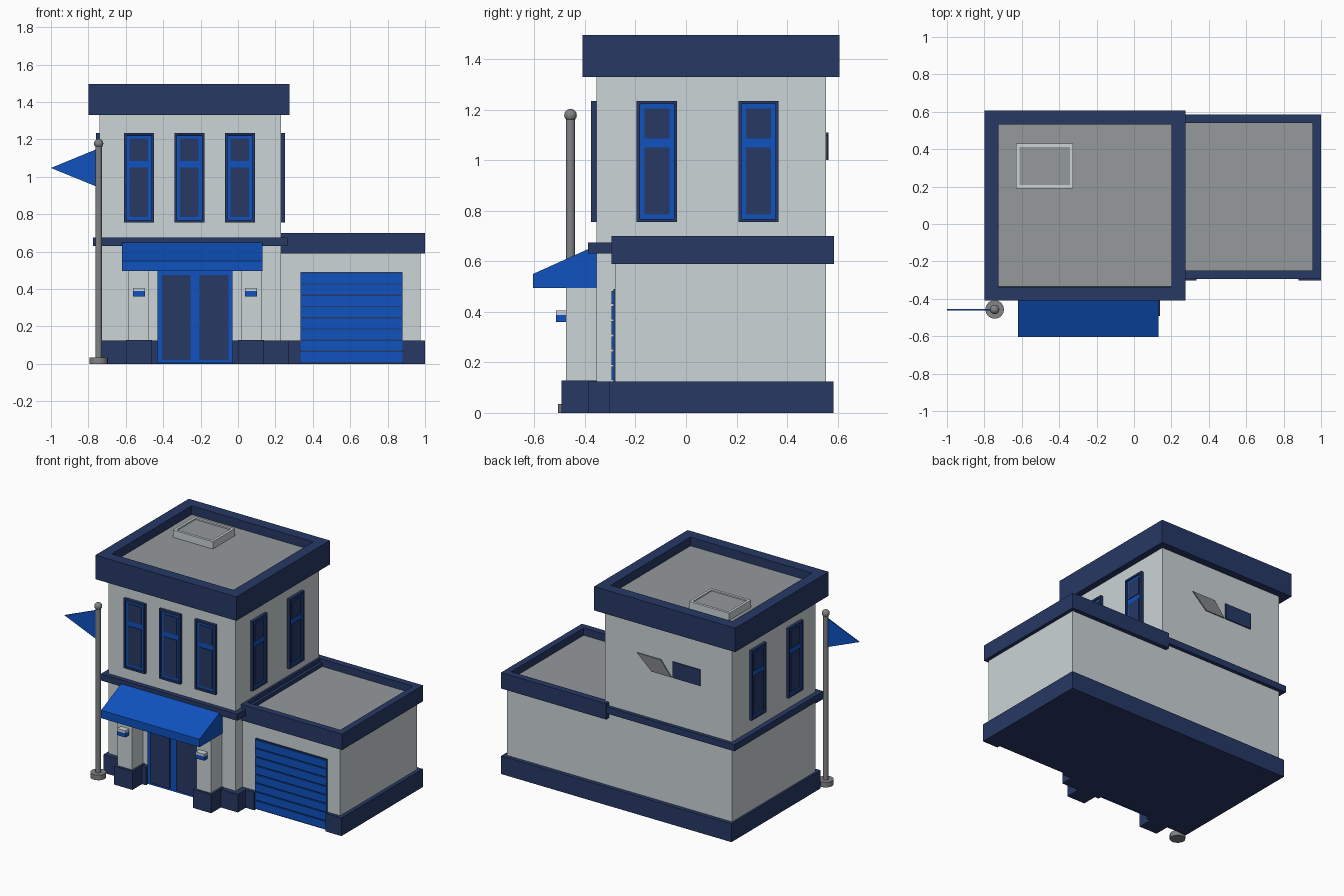
import bpy, bmesh
from math import radians
from mathutils import Matrix, Vector

if "Cube" in bpy.data.objects:
    bpy.data.objects.remove(bpy.data.objects["Cube"])


def material(name, rgb):
    m = bpy.data.materials.new(name)
    m.use_nodes = True
    m.diffuse_color = (*rgb, 1)
    m.node_tree.nodes["Principled BSDF"].inputs["Base Color"].default_value = (*rgb, 1)
    return m


WALL = material("pale wall", (0.60, 0.66, 0.68))
NAVY = material("navy trim", (0.02, 0.04, 0.13))
BLUE = material("bright blue", (0.005, 0.085, 0.52))
ROOF = material("roof grey", (0.30, 0.32, 0.33))
METAL = material("metal grey", (0.22, 0.23, 0.24))


def finish(name, bm, mats, matrix=None):
    if matrix is not None:
        bm.transform(matrix)
    bmesh.ops.recalc_face_normals(bm, faces=bm.faces)
    mesh = bpy.data.meshes.new(name)
    bm.to_mesh(mesh)
    bm.free()
    for m in mats:
        mesh.materials.append(m)
    ob = bpy.data.objects.new(name, mesh)
    bpy.context.collection.objects.link(ob)
    return ob


def box_mesh(x, y, z):
    bm = bmesh.new()
    size = [b - a for a, b in (x, y, z)]
    mid = [(a + b) / 2 for a, b in (x, y, z)]
    bmesh.ops.create_cube(bm, size=1, matrix=Matrix.Translation(mid) @ Matrix.Diagonal((*size, 1)))
    return bm


def box(name, x, y, z, mat, matrix=None):
    return finish(name, box_mesh(x, y, z), [mat], matrix)


def recess(bm, direction, border, depth, index):
    """Inset the face pointing in a direction and sink it with straight sides."""
    face = max(bm.faces, key=lambda f: f.normal.dot(direction))
    bmesh.ops.inset_region(bm, faces=[face], thickness=border)
    bmesh.ops.inset_region(bm, faces=[face], thickness=0.0005)
    for v in face.verts:
        v.co -= direction * depth
    face.material_index = index


def tray(name, x, y, z, border, depth, mats):
    bm = box_mesh(x, y, z)
    bm.normal_update()
    recess(bm, Vector((0, 0, 1)), border, depth, 1)
    return finish(name, bm, mats)


def prism(name, points, axis_vec, mat):
    bm = bmesh.new()
    face = bm.faces.new([bm.verts.new(p) for p in points])
    out = bmesh.ops.extrude_face_region(bm, geom=[face])
    for v in out["geom"]:
        if isinstance(v, bmesh.types.BMVert):
            v.co += Vector(axis_vec)
    return finish(name, bm, [mat])


# Tower and garage shells
box("tower_walls", (-0.74, 0.23), (-0.355, 0.555), (0.1, 1.35), WALL)
box("garage_walls", (0.2, 0.975), (-0.28, 0.555), (0.1, 0.61), WALL)
tray("tower_parapet", (-0.80, 0.275), (-0.41, 0.607), (1.33, 1.495), 0.105, 0.06, [NAVY, ROOF])
tray("garage_parapet", (0.2, 1.0), (-0.295, 0.585), (0.59, 0.70), 0.064, 0.05, [NAVY, ROOF])
box("tower_ledge", (-0.775, 0.265), (-0.387, 0.58), (0.63, 0.675), NAVY)
tray("roof_hatch", (-0.63, -0.325), (0.19, 0.43), (1.43, 1.485), 0.025, 0.008, [WALL, ROOF])

# Plinths, broken at the doorways
box("tower_plinth", (-0.755, 0.25), (-0.355, 0.583), (0.0, 0.125), NAVY)
box("garage_plinth", (0.2, 1.0), (-0.28, 0.583), (0.0, 0.125), NAVY)
for name, x, y in (("tower_plinth_left_end", (-0.755, -0.43), -0.387),
                   ("tower_plinth_right_end", (-0.03, 0.27), -0.387),
                   ("garage_plinth_inner", (0.25, 0.335), -0.302),
                   ("garage_plinth_outer", (0.88, 1.0), -0.302)):
    box(name, x, (y, -0.27), (0.0, 0.125), NAVY)

# Porch pillars with lamps
for side, cx in (("right", -0.53), ("left", 0.07)):
    box(side + "_pillar_base", (cx - 0.07, cx + 0.07), (-0.492, -0.35), (0.0, 0.128), NAVY)
    box(side + "_pillar", (cx - 0.055, cx + 0.055), (-0.475, -0.35), (0.128, 0.5), WALL)
    box(side + "_lamp", (cx - 0.032, cx + 0.032), (-0.515, -0.47), (0.36, 0.388), BLUE)
    box(side + "_lamp_cap", (cx - 0.032, cx + 0.032), (-0.515, -0.47), (0.388, 0.405), WALL)

# Sloped awning
prism("awning", [(-0.62, -0.35, 0.495), (-0.62, -0.605, 0.495),
                 (-0.62, -0.605, 0.55), (-0.62, -0.35, 0.665)], (0.75, 0, 0), BLUE)

# Entrance double door
box("entrance_frame", (-0.43, -0.03), (-0.372, -0.34), (0.005, 0.5), BLUE)
for side, x in (("right", (-0.405, -0.255)), ("left", (-0.205, -0.05))):
    box(side + "_door_pane", x, (-0.38, -0.371), (0.02, 0.475), NAVY)

# Garage shutter: slats in front of a dark backing
box("shutter_backing", (0.335, 0.88), (-0.286, -0.27), (0.005, 0.49), NAVY)
slats = 8
pitch = 0.48 / slats
for i in range(slats):
    z = 0.01 + i * pitch
    box(f"shutter_slat_{i + 1}", (0.335, 0.88), (-0.294, -0.28), (z, z + pitch - 0.007), BLUE)


# Windows: sunk blue sash in a navy frame with two dark panes
def window(name, matrix):
    front = Vector((0, -1, 0))
    bm = box_mesh((-0.08, 0.08), (-0.02, 0.01), (-0.24, 0.24))
    bm.normal_update()
    recess(bm, front, 0.018, 0.01, 1)
    finish(name + "_frame", bm, [NAVY, BLUE], matrix)
    for part, z in (("upper", (0.09, 0.21)), ("lower", (-0.21, 0.055))):
        box(f"{name}_{part}_pane", (-0.05, 0.05), (-0.015, -0.009), z, NAVY, matrix)


for i, x in enumerate((-0.53, -0.26, 0.01)):
    window(f"front_window_{i + 1}", Matrix.Translation((x, -0.355, 0.995)))
for side, x, angle in (("left", 0.23, 90), ("right", -0.74, -90)):
    for i, y in enumerate((-0.115, 0.287)):
        window(f"{side}_window_{i + 1}",
               Matrix.Translation((x, y, 0.995)) @ Matrix.Rotation(radians(angle), 4, "Z"))

# Wall plaque on the back
prism("back_plaque_wing", [(-0.02, 0.553, 1.1), (-0.13, 0.553, 1.0),
                           (-0.28, 0.553, 1.0), (-0.2, 0.553, 1.1)], (0, 0.009, 0), METAL)
box("back_plaque", (-0.5, -0.29), (0.553, 0.563), (1.0, 1.11), NAVY)


# Flagpole
def cylinder(name, radius, z0, z1, sides=16):
    bm = bmesh.new()
    bmesh.ops.create_cone(bm, cap_ends=True, segments=sides, radius1=radius, radius2=radius,
                          depth=z1 - z0, matrix=Matrix.Translation((-0.745, -0.457, (z0 + z1) / 2)))
    return finish(name, bm, [METAL])


round_parts = [cylinder("flagpole", 0.018, 0.02, 1.17), cylinder("flagpole_foot", 0.05, 0.0, 0.035)]
bm = bmesh.new()
bmesh.ops.create_uvsphere(bm, u_segments=16, v_segments=8, radius=0.025,
                          matrix=Matrix.Translation((-0.745, -0.457, 1.178)))
round_parts.append(finish("flagpole_finial", bm, [METAL]))
prism("pennant", [(-0.75, -0.454, 1.15), (-1.0, -0.454, 1.047), (-0.75, -0.454, 0.945)],
      (0, -0.008, 0), BLUE)

for ob in bpy.context.selected_objects:
    ob.select_set(False)
for ob in round_parts:
    ob.select_set(True)
bpy.context.view_layer.objects.active = round_parts[0]
bpy.ops.object.shade_smooth_by_angle()
